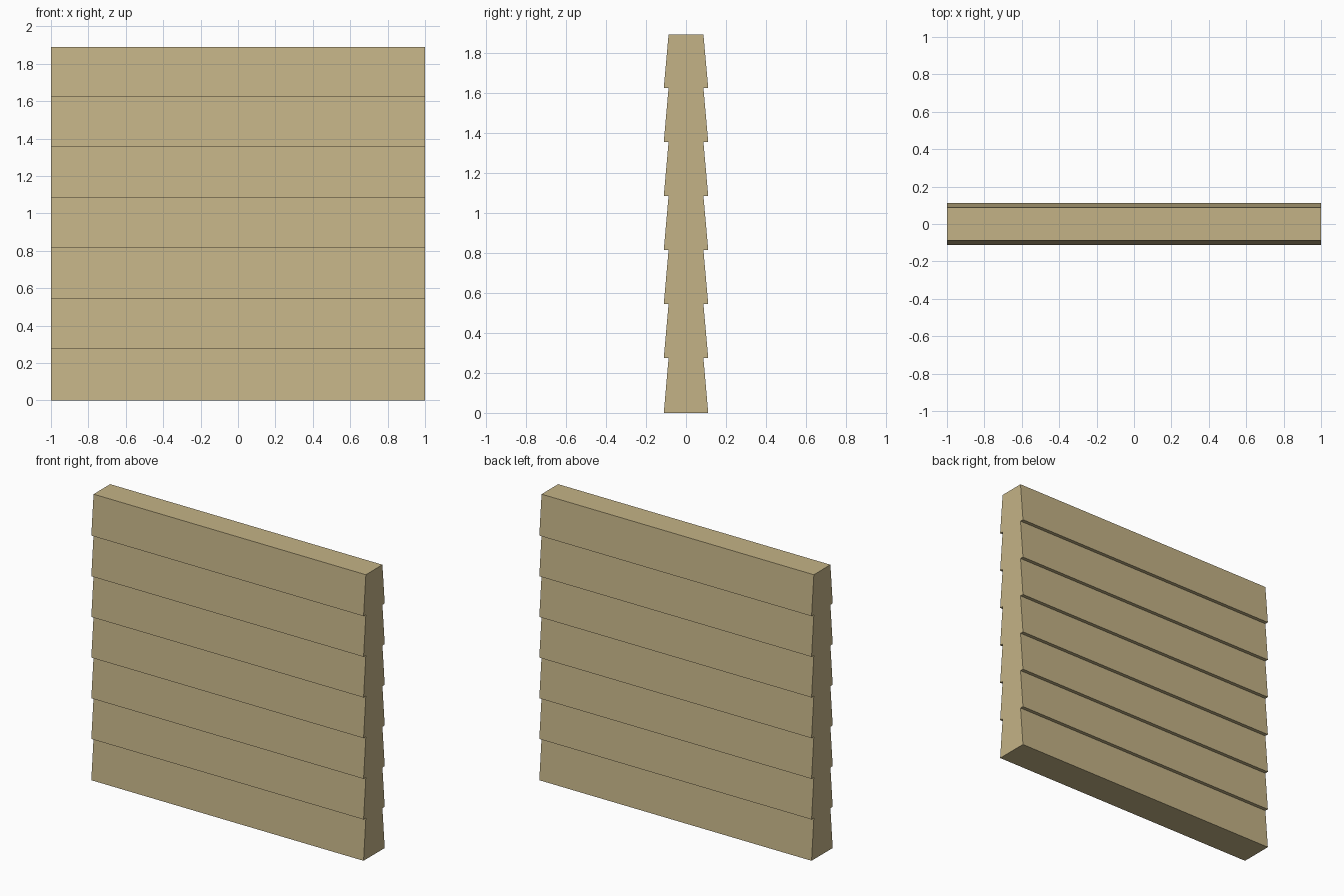
import bpy
import bmesh

if "Cube" in bpy.data.objects:
    bpy.data.objects.remove(bpy.data.objects["Cube"])

HALF_LEN = 1.0
HEIGHT = 1.89
OUT, IN = 0.111, 0.087      # half thickness at board bottom / top
BOARDS, PITCH, FIRST = 7, 0.27, 0.274

# Stepped clapboard outline for one side: bottom edge wide, top edge narrow
side = []
for i in range(BOARDS):
    low = 0.0 if i == 0 else FIRST + PITCH * (i - 1)
    high = HEIGHT if i == BOARDS - 1 else FIRST + PITCH * i
    side += [(OUT, low), (IN, high)]

# Mirror the outline to the other side and extrude along the wall
profile = side + [(-y, z) for y, z in reversed(side)]
bm = bmesh.new()
end = bm.faces.new([bm.verts.new((-HALF_LEN, y, z)) for y, z in profile])
ext = bmesh.ops.extrude_face_region(bm, geom=[end], use_keep_orig=True)
verts = [v for v in ext["geom"] if isinstance(v, bmesh.types.BMVert)]
bmesh.ops.translate(bm, verts=verts, vec=(2 * HALF_LEN, 0, 0))
bmesh.ops.recalc_face_normals(bm, faces=bm.faces[:])

mesh = bpy.data.meshes.new("clapboard_wall")
bm.to_mesh(mesh)
bm.free()
wall = bpy.data.objects.new("clapboard_wall", mesh)
bpy.context.collection.objects.link(wall)

# Tan paint
mat = bpy.data.materials.new("tan_siding")
mat.diffuse_color = (0.55, 0.45, 0.24, 1)
mat.use_nodes = True
mat.node_tree.nodes["Principled BSDF"].inputs["Base Color"].default_value = mat.diffuse_color
mesh.materials.append(mat)
